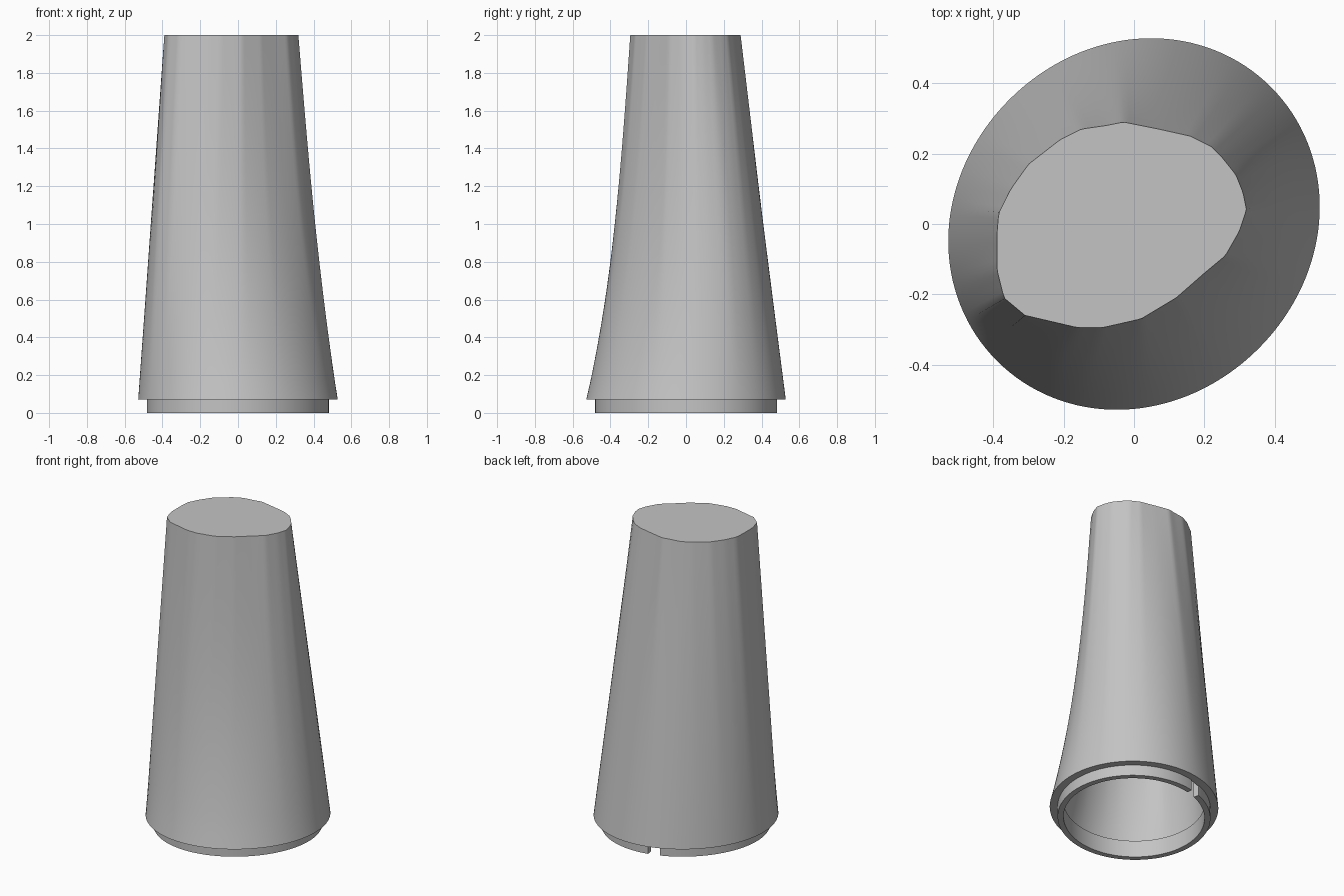
import bpy, bmesh, math
from math import cos, sin, pi, atan2, hypot, radians

old = bpy.data.objects.get("Cube")
if old:
    bpy.data.objects.remove(old, do_unlink=True)

SEGMENTS = 144
HEIGHT = 2.0
FLARE_Z = 0.07      # lower edge of the flared body
WALL = 0.055

# Outline of the flat top, counter-clockwise
TOP = [(.32, .04), (.31, .09), (.29, .14), (.25, .19), (.22, .22), (.16, .25),
       (.07, .27), (-.03, .29), (-.08, .28), (-.15, .27), (-.21, .24),
       (-.3, .17), (-.35, .1), (-.385, .03), (-.39, -.03), (-.39, -.13),
       (-.37, -.21), (-.31, -.26), (-.16, -.295), (-.09, -.295),
       (.02, -.27), (.12, -.21), (.2, -.14), (.26, -.09), (.3, -.02)]
POLAR = sorted((atan2(y, x) % (2 * pi), hypot(x, y)) for x, y in TOP)


def top_radius(angle):
    """Radius of the top outline at an angle."""
    angle %= 2 * pi
    first, last = POLAR[0], POLAR[-1]
    pts = [(last[0] - 2 * pi, last[1])] + POLAR + [(first[0] + 2 * pi, first[1])]
    for (a, ra), (b, rb) in zip(pts, pts[1:]):
        if a <= angle <= b:
            t = (angle - a) / (b - a)
            # exact straight edge between the two outline points
            return ra * rb * sin(b - a) / (rb * sin(b - angle) + ra * sin(angle - a))


def base_radius(angle):
    """Slightly oval base, longest along the diagonal."""
    return 0.526 + 0.025 * cos(2 * (angle - pi / 4))


def body_radius(angle, z):
    """Blend base to top, with a shallow hollow on the front left."""
    t = (z - FLARE_Z) / (HEIGHT - FLARE_Z)
    hollow = 0.05 * max(0, cos(angle + pi / 3)) * sin(pi * t ** 0.85)
    return base_radius(angle) * (1 - t) + top_radius(angle) * t - hollow


def polar_point(radius, angle, z):
    return radius * cos(angle), radius * sin(angle), z


def bridge(bm, a, b, closed=True):
    n = len(a)
    for i in range(n if closed else n - 1):
        j = (i + 1) % n
        bm.faces.new((a[i], a[j], b[j], b[i]))


def finish(bm, name, material):
    bmesh.ops.recalc_face_normals(bm, faces=bm.faces)
    mesh = bpy.data.meshes.new(name)
    bm.to_mesh(mesh)
    bm.free()
    mesh.materials.append(material)
    obj = bpy.data.objects.new(name, mesh)
    bpy.context.collection.objects.link(obj)
    bpy.ops.object.select_all(action='DESELECT')
    obj.select_set(True)
    bpy.context.view_layer.objects.active = obj
    bpy.ops.object.shade_smooth_by_angle(angle=radians(30))
    return obj


grey = bpy.data.materials.new("plain grey")
grey.use_nodes = True
grey.diffuse_color = (0.55, 0.55, 0.55, 1)
grey.node_tree.nodes["Principled BSDF"].inputs["Base Color"].default_value = (0.55, 0.55, 0.55, 1)

# Hollow tapered body with a closed flat top
bm = bmesh.new()
angles = [2 * pi * i / SEGMENTS for i in range(SEGMENTS)]
LEVELS = 20


def body_ring(z, inset):
    return [bm.verts.new(polar_point(body_radius(a, z) - inset, a, z)) for a in angles]


def wall(z_top, inset):
    step = (z_top - FLARE_Z) / LEVELS
    rings = [body_ring(FLARE_Z + step * i, inset) for i in range(LEVELS + 1)]
    for lower, upper in zip(rings, rings[1:]):
        bridge(bm, lower, upper)
    bm.faces.new(rings[-1])
    return rings[0]


outer = wall(HEIGHT, 0)
inner = wall(HEIGHT - 0.05, WALL)
bridge(bm, outer, inner)
finish(bm, "tapered_body", grey)

# Inset collar under the body, with one notch at the back
bm = bmesh.new()
notch, half = radians(101), radians(4.5)
start, sweep = notch + half, 2 * pi - 2 * half
sweep_angles = [start + sweep * i / SEGMENTS for i in range(SEGMENTS + 1)]
corners = [(0.047, 0), (0.047, 0.11), (0.082, 0.11), (0.082, 0)]
strips = [[bm.verts.new(polar_point(base_radius(a) - inset, a, z)) for a in sweep_angles]
          for inset, z in corners]
for i in range(4):
    bridge(bm, strips[i], strips[(i + 1) % 4], closed=False)
for end in (0, -1):
    bm.faces.new([strip[end] for strip in strips])
finish(bm, "notched_collar", grey)
